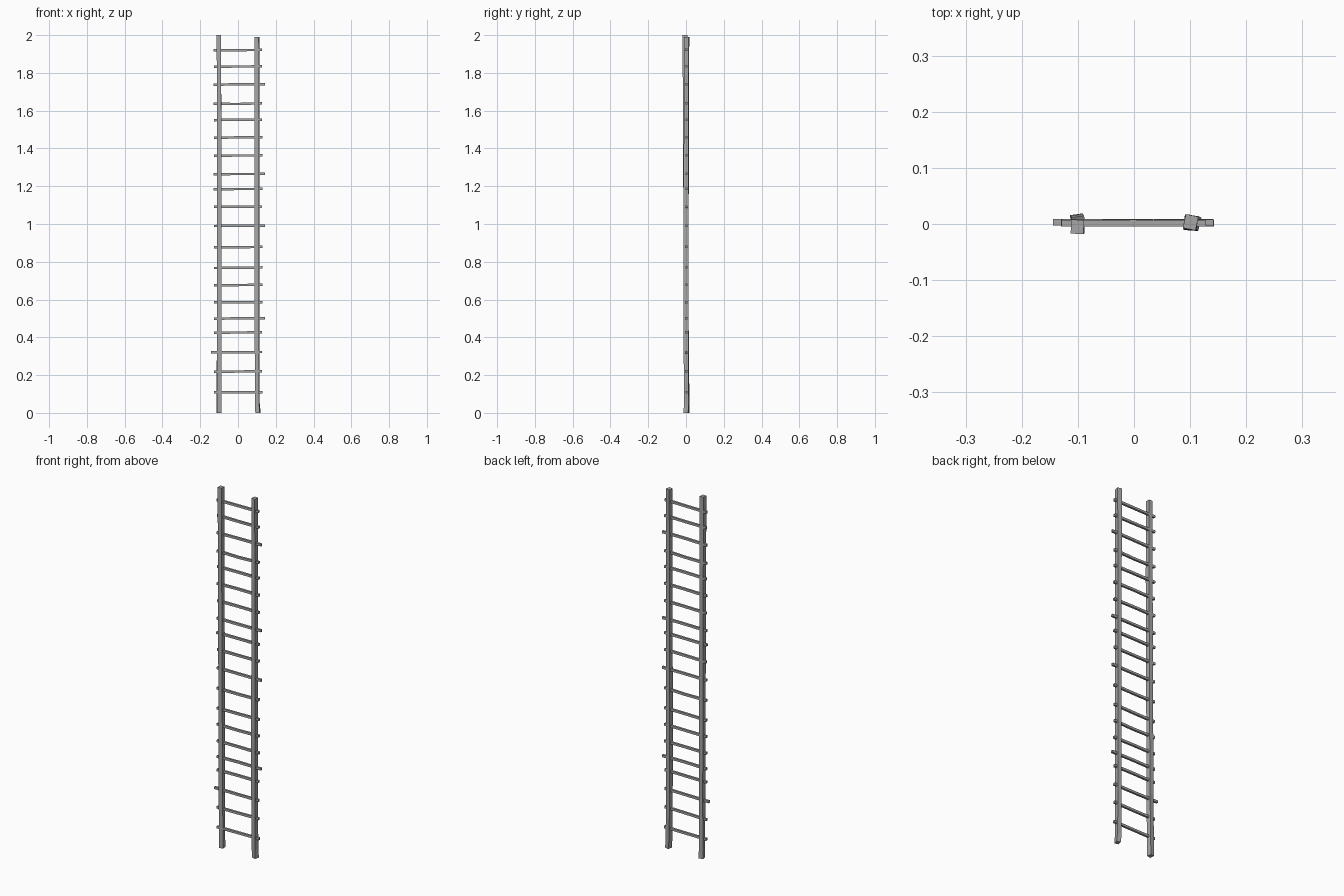
import bpy, bmesh, math, random

if "Cube" in bpy.data.objects:
    bpy.data.objects.remove(bpy.data.objects["Cube"])

random.seed(4)
grey = bpy.data.materials.new("weathered_grey")
grey.diffuse_color = (0.38, 0.38, 0.38, 1)
grey.use_nodes = True
grey.node_tree.nodes["Principled BSDF"].inputs["Base Color"].default_value = grey.diffuse_color


def loft(name, rings):
    """Closed flat-faced bar through a list of equal-length rings of points."""
    bm = bmesh.new()
    vs = [[bm.verts.new(p) for p in r] for r in rings]
    n = len(vs[0])
    for a, b in zip(vs, vs[1:]):
        for i in range(n):
            j = (i + 1) % n
            bm.faces.new((a[i], a[j], b[j], b[i]))
    bm.faces.new(vs[0][::-1])
    bm.faces.new(vs[-1])
    bmesh.ops.recalc_face_normals(bm, faces=bm.faces)
    me = bpy.data.meshes.new(name)
    bm.to_mesh(me)
    bm.free()
    me.materials.append(grey)
    ob = bpy.data.objects.new(name, me)
    bpy.context.collection.objects.link(ob)
    return ob


def rail(name, stations):
    """Square post; each station is z, centre x, centre y, twist in degrees."""
    rings = []
    for z, x, y, twist in stations:
        ring = []
        for sx, sy in ((-1, -1), (1, -1), (1, 1), (-1, 1)):
            a = math.radians(twist)
            px, py = sx * 0.0115, sy * 0.0125
            ring.append((x + px * math.cos(a) - py * math.sin(a),
                         y + px * math.sin(a) + py * math.cos(a), z))
        rings.append(ring)
    return loft(name, rings)


# Two slightly crooked side rails
rail("left_rail", [(0, -0.101, 0.005, 8), (0.34, -0.1, 0.002, 3), (1.0, -0.1, -0.001, 0),
                   (1.55, -0.1, -0.004, 0), (2.0, -0.101, -0.005, -2)])
rail("right_rail", [(0, 0.106, 0.002, -14), (0.05, 0.102, 0.003, -8), (0.34, 0.101, 0.001, -4),
                    (1.0, 0.101, 0.001, -4), (1.75, 0.101, 0.002, -6), (1.99, 0.101, 0.003, -12)])

# Square rungs: height, left end, right end, sag in the middle
rungs = [(1.921, -.129, .128, 0), (1.834, -.128, .128, 0), (1.739, -.13, .142, 0),
         (1.638, -.129, .128, .003), (1.552, -.128, .128, 0), (1.458, -.128, .13, 0),
         (1.362, -.128, .129, 0), (1.265, -.13, .142, 0), (1.185, -.13, .129, 0),
         (1.092, -.128, .128, 0), (0.990, -.128, .142, 0), (0.879, -.128, .129, .003),
         (0.768, -.128, .129, 0), (0.677, -.128, .129, 0), (0.585, -.128, .13, 0),
         (0.500, -.128, .143, 0), (0.426, -.128, .128, 0), (0.322, -.144, .128, 0),
         (0.219, -.128, .128, 0), (0.109, -.128, .13, 0)]
for k, (z, x0, x1, sag) in enumerate(rungs):
    rings = []
    for x, drop, h in ((x0, 0.001, .0065), (0.0, sag, .0062), (x1, -0.001, .0065)):
        cy = 0.002 + random.uniform(-.001, .001)
        cz = z - drop + random.uniform(-.001, .001)
        rings.append([(x, cy + sy * .0058, cz + sz * h)
                      for sy, sz in ((-1, -1), (1, -1), (1, 1), (-1, 1))])
    loft(f"rung_{k + 1}", rings)
